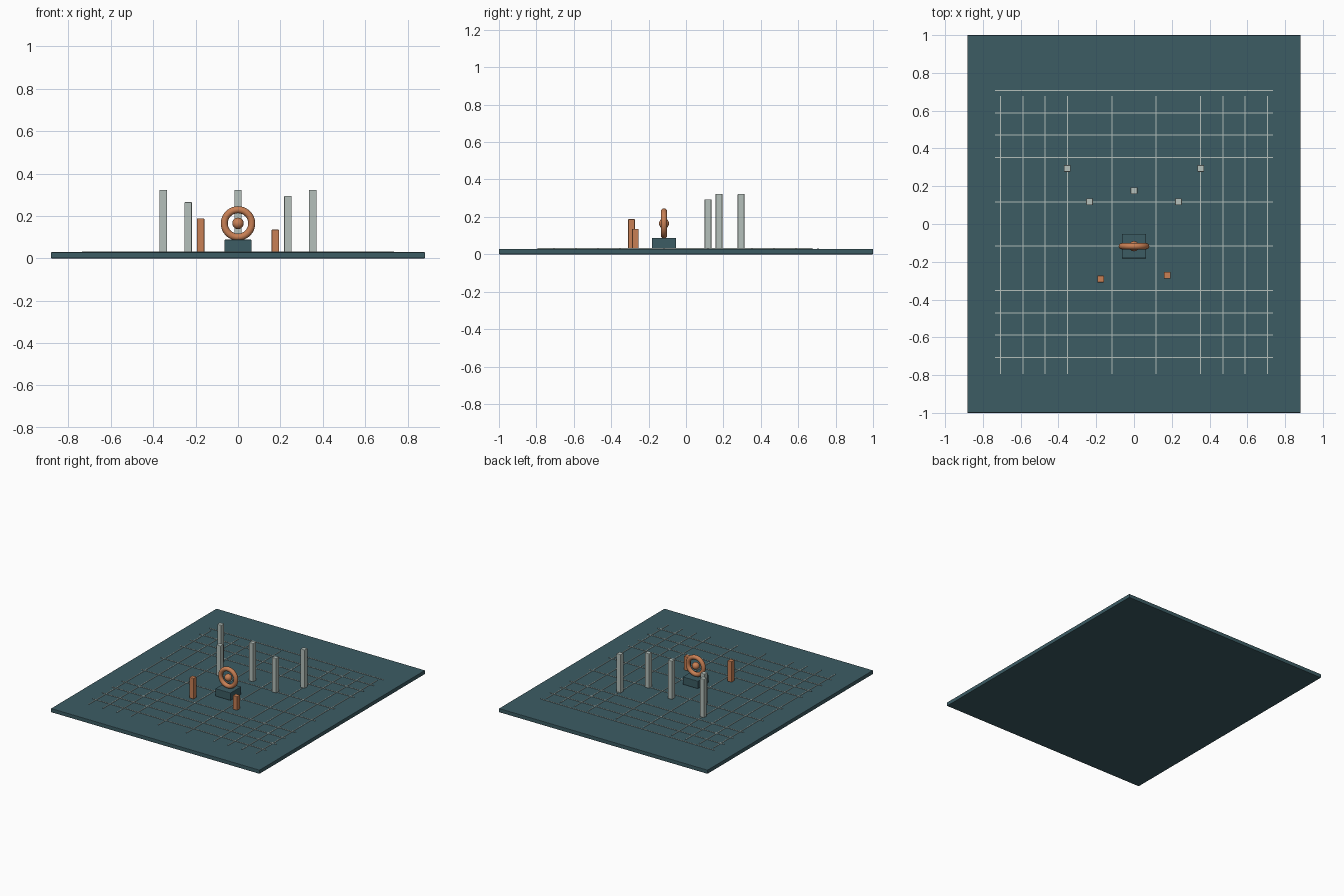
import bpy

if "Cube" in bpy.data.objects:
    bpy.data.objects.remove(bpy.data.objects["Cube"])

U = 1 / 17          # layout unit
TOP = 0.5 * U       # upper surface of the base plate


def material(name, rgb):
    m = bpy.data.materials.new(name)
    m.diffuse_color = (*rgb, 1)
    m.use_nodes = True
    m.node_tree.nodes["Principled BSDF"].inputs["Base Color"].default_value = m.diffuse_color
    return m


TEAL = material("dark teal", (0.045, 0.107, 0.127))
COPPER = material("copper orange", (0.58, 0.215, 0.09))
STONE = material("pale stone", (0.46, 0.53, 0.50))


def finish(name, mat, smooth=False):
    ob = bpy.context.object
    ob.name = name
    ob.data.materials.append(mat)
    if smooth:
        bpy.ops.object.shade_smooth_by_angle()
    return ob


def box(name, x, y, z0, z1, sx, sy, mat, bevel=0.0):
    bpy.ops.mesh.primitive_cube_add(size=1, location=(x, y, (z0 + z1) / 2))
    ob = bpy.context.object
    ob.scale = (sx, sy, z1 - z0)
    bpy.ops.object.transform_apply(location=False, rotation=False, scale=True)
    if bevel:
        mod = ob.modifiers.new("soft edges", 'BEVEL')
        mod.width = bevel
        mod.segments = 2
    return finish(name, mat)


# Base plate
box("base_plate", 0, 0, 0, TOP, 30 * U, 34 * U, TEAL, 0.003)

# Raised grid lines, leaving wider gaps in the middle
for i in (-12, -10, -8, -6, -2, 2, 6, 8, 10, 12):
    box("grid_line_lengthwise", i * U, -U, TOP - 0.002, TOP + 0.003,
        0.005, 25 * U, STONE)
    box("grid_line_crosswise", 0, i * U, TOP - 0.002, TOP + 0.003,
        25 * U, 0.005, STONE)

# Tall stone posts: x, y, top height
for x, y, h in ((-6, 5, 5.5), (6, 5, 5.5), (0, 3, 5.5), (-4, 2, 4.5), (4, 2, 5)):
    box("stone_post", x * U, y * U, TOP, h * U, 0.6 * U, 0.6 * U, STONE, 0.003)

# Short copper posts
for x, y, h in ((-3, -4.95, 3.2), (3, -4.6, 2.3)):
    box("copper_post", x * U, y * U, TOP, h * U, 0.6 * U, 0.6 * U, COPPER, 0.003)

# Pedestal carrying the ring
box("pedestal", 0, -2 * U, TOP, 1.5 * U, 2.2 * U, 2.2 * U, TEAL, 0.004)

# Upright ring with a ball at its centre
CENTRE = (0, -2 * U, 2.8 * U)
bpy.ops.mesh.primitive_torus_add(location=CENTRE, rotation=(1.5708, 0, 0),
                                 major_radius=1.1 * U, minor_radius=0.28 * U,
                                 major_segments=48, minor_segments=16)
finish("ring", COPPER, True)
bpy.ops.mesh.primitive_uv_sphere_add(location=CENTRE, radius=0.46 * U,
                                     segments=24, ring_count=16)
finish("ring_core", COPPER, True)
